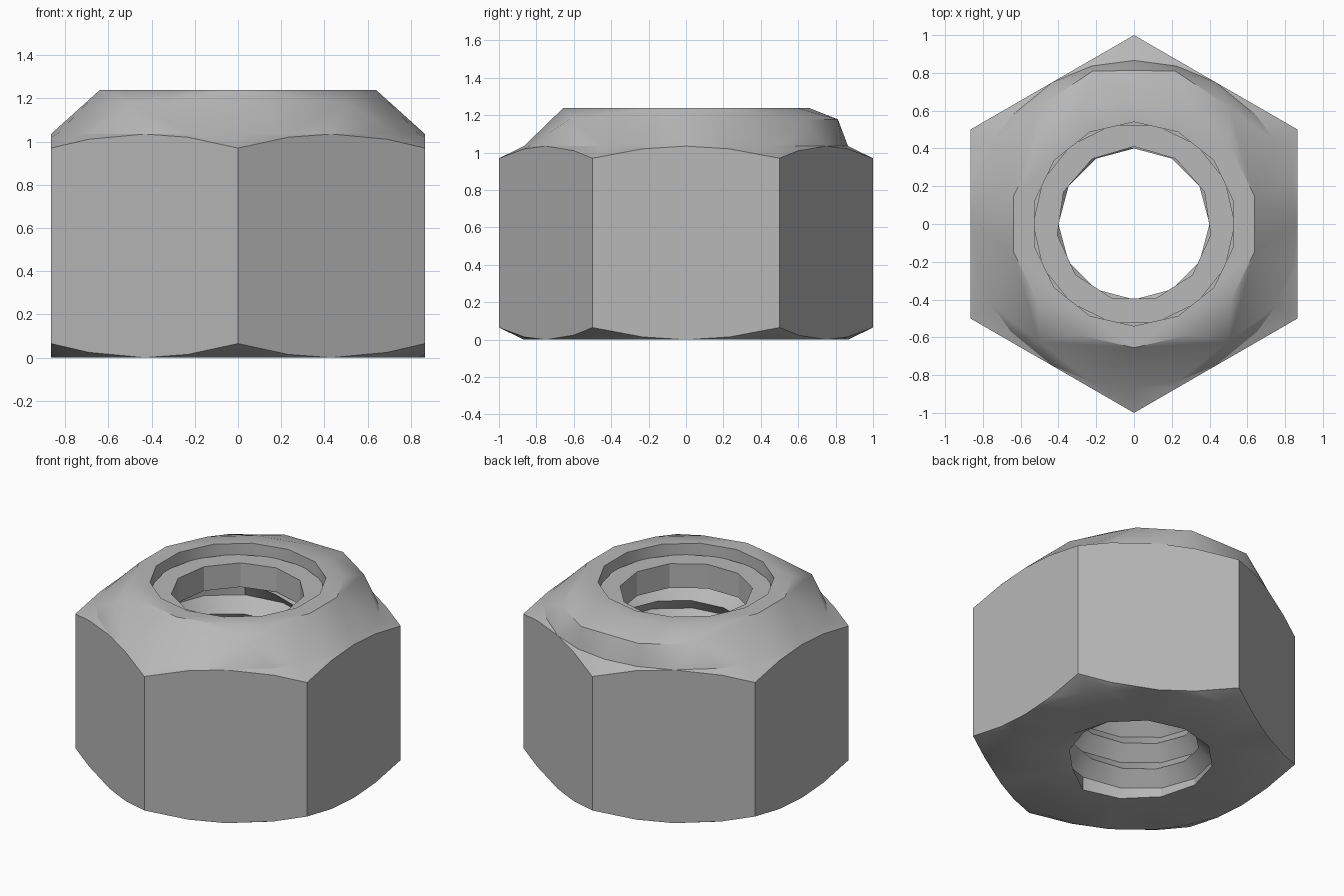
import bpy, bmesh, math
from mathutils import Vector

cube = bpy.data.objects.get("Cube")
if cube:
    bpy.data.objects.remove(cube, do_unlink=True)

FLAT = 0.866        # half distance across flats
SHOULDER = 1.035    # height where the collar starts
TOP = 1.24
THREAD_TOP = 1.0
PITCH = 0.18

steel = bpy.data.materials.new("grey_steel")
steel.use_nodes = True
colour = (0.48, 0.48, 0.48, 1)
steel.diffuse_color = colour
steel.node_tree.nodes["Principled BSDF"].inputs["Base Color"].default_value = colour


def polar(r, deg, z):
    a = math.radians(deg)
    return Vector((r * math.cos(a), r * math.sin(a), z))


def ring(bm, r, z, angles):
    return [bm.verts.new(polar(r, a, z)) for a in angles]


def even(n, start=90):
    return [start + 360 * i / n for i in range(n)]


def bridge(bm, a, b, closed=True):
    for i in range(len(a) if closed else len(a) - 1):
        j = (i + 1) % len(a)
        bm.faces.new((a[i], a[j], b[j], b[i]))


def fill_level(bm, z):
    """Close the flat ring left open between the boundary loops at one height."""
    edges = [e for e in bm.edges if len(e.link_faces) == 1
             and all(abs(v.co.z - z) < 1e-4 for v in e.verts)]
    bmesh.ops.triangle_fill(bm, edges=edges, use_beauty=True, normal=(0, 0, 1))


def finish(bm, name):
    bmesh.ops.remove_doubles(bm, verts=bm.verts[:], dist=1e-4)
    bmesh.ops.recalc_face_normals(bm, faces=bm.faces[:])
    mesh = bpy.data.meshes.new(name)
    bm.to_mesh(mesh)
    bm.free()
    obj = bpy.data.objects.new(name, mesh)
    bpy.context.collection.objects.link(obj)
    mesh.materials.append(steel)
    bpy.ops.object.select_all(action="DESELECT")
    obj.select_set(True)
    bpy.context.view_layer.objects.active = obj
    bpy.ops.object.shade_smooth_by_angle(angle=math.radians(30))


bm = bmesh.new()

# Collar: tapered hull with a raised lip at the back and two small front ridges
quarter = (0, 15, 30, 41, 60, 75, 90)
angles = sorted({s for a in quarter for s in (a, 180 - a, 180 + a, (360 - a) % 360)})
shoulder = ring(bm, FLAT, SHOULDER, angles)
collar = shoulder + ring(bm, 0.655, TOP, even(14))
for a, r in ((51, 0.8), (75, 0.839), (90, 0.812), (105, 0.839), (129, 0.8),
             (231, 0.8), (309, 0.8)):
    collar.append(bm.verts.new(polar(r, a, 1.178)))
bmesh.ops.convex_hull(bm, input=collar)
caps = [f for f in bm.faces
        if max(v.co.z for v in f.verts) - min(v.co.z for v in f.verts) < 1e-4]
bmesh.ops.delete(bm, geom=caps, context="FACES")

# Hexagonal sides with chamfered corners above and below
upper, lower = [], []
for a in angles:
    r = FLAT / math.cos(math.radians((a + 30) % 60 - 30))
    drop = 0.485 * (r - FLAT)
    upper.append(bm.verts.new(polar(r, a, SHOULDER - drop)))
    lower.append(bm.verts.new(polar(r, a, drop)))
base = ring(bm, FLAT, 0, angles)
bridge(bm, shoulder, upper)
bridge(bm, upper, lower)
bridge(bm, lower, base)

# Counterbore for the insert
bridge(bm, ring(bm, 0.54, TOP, even(14)), ring(bm, 0.54, THREAD_TOP, even(14)))

# Helical thread, clamped flat at both ends
columns = []
for i in range(13):
    column = []
    for k in range(-4, 15):
        z = (k + i / 6) * PITCH / 2
        r = 0.4 if k % 2 else 0.485
        if z <= 0.001 or z >= THREAD_TOP - 0.001:
            z, r = (0, 0.485) if z < 0.5 else (THREAD_TOP, 0.485)
        column.append(bm.verts.new(polar(r, 90 + 30 * i, z)))
    columns.append(column)
for a, b in zip(columns, columns[1:]):
    bridge(bm, a, b, closed=False)

bmesh.ops.remove_doubles(bm, verts=bm.verts[:], dist=1e-4)
for level in (0, THREAD_TOP, TOP):
    fill_level(bm, level)
finish(bm, "nut_body")

# Locking insert: ring with an eleven-sided bore
bm = bmesh.new()
for r, sides, start in ((0.535, 14, 90 + 180 / 14), (0.41, 11, 90)):
    bridge(bm, ring(bm, r, THREAD_TOP + 0.002, even(sides, start)),
           ring(bm, r, 1.165, even(sides, start)))
for level in (THREAD_TOP + 0.002, 1.165):
    fill_level(bm, level)
finish(bm, "locking_insert")
